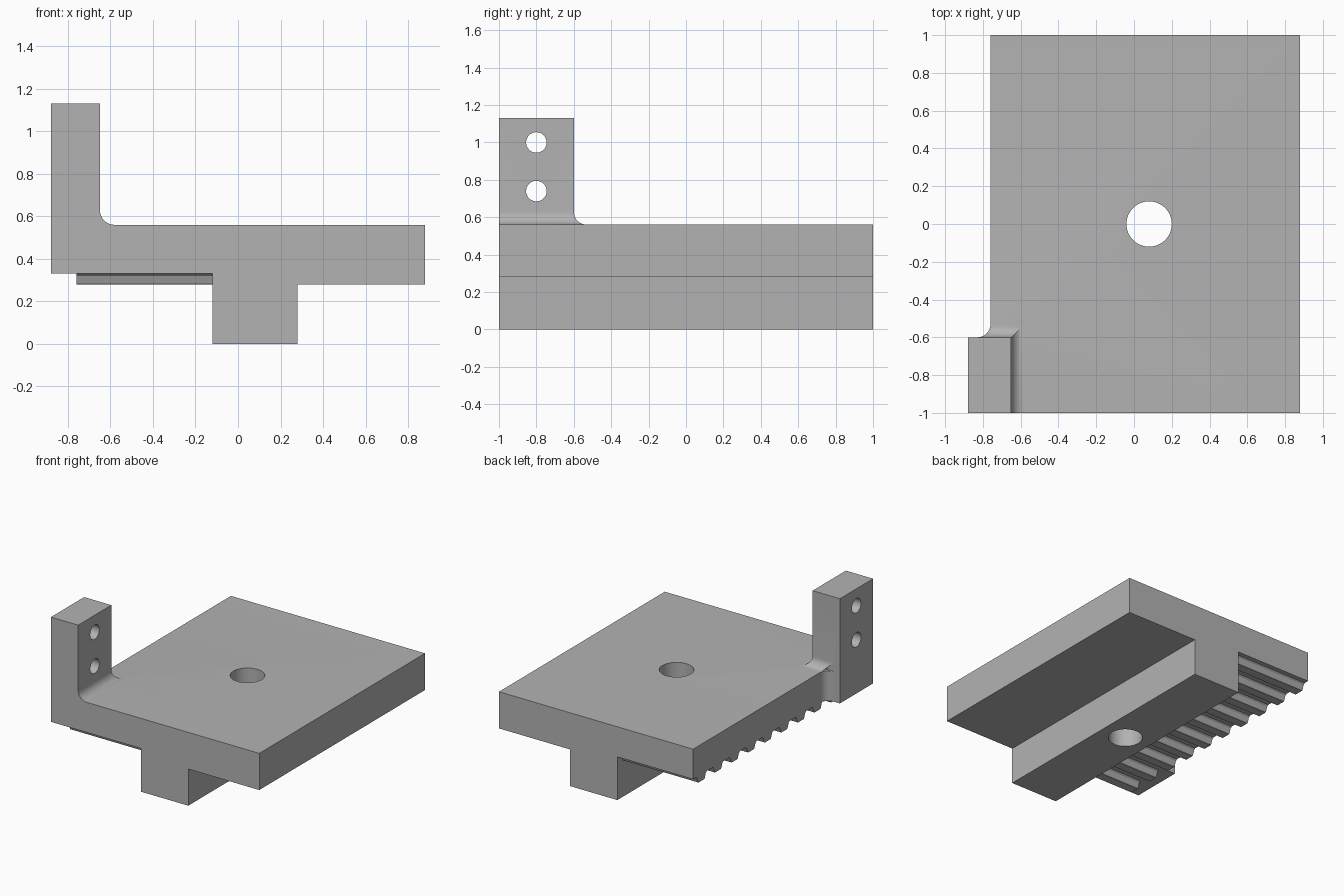
import bpy, bmesh, math
from mathutils import Vector

cube = bpy.data.objects.get("Cube")
if cube:
    bpy.data.objects.remove(cube, do_unlink=True)

grey = bpy.data.materials.new("plain grey")
grey.use_nodes = True
colour = (0.45, 0.45, 0.45, 1)
grey.diffuse_color = colour
grey.node_tree.nodes["Principled BSDF"].inputs["Base Color"].default_value = colour

FLOOR, TOP = 0.33, 0.56      # groove level and plate top
LEFT, RAIL = -0.76, -0.12    # toothed strip limits in x
TAB_IN, TAB_BACK = -0.65, -0.6
R = 0.07                     # fillet radius


def make(name, bm):
    bmesh.ops.recalc_face_normals(bm, faces=bm.faces)
    mesh = bpy.data.meshes.new(name)
    bm.to_mesh(mesh)
    bm.free()
    mesh.materials.append(grey)
    obj = bpy.data.objects.new(name, mesh)
    bpy.context.collection.objects.link(obj)
    return obj


def prism(name, points, axis, start, end):
    """Extrude a 2D outline along the given axis."""
    bm = bmesh.new()
    verts = []
    for p in points:
        co = list(p)
        co.insert(axis, start)
        verts.append(bm.verts.new(co))
    face = bm.faces.new(verts)
    new = bmesh.ops.extrude_face_region(bm, geom=[face])["geom"]
    move = Vector((0, 0, 0))
    move[axis] = end - start
    bmesh.ops.translate(bm, vec=move, verts=[v for v in new if isinstance(v, bmesh.types.BMVert)])
    return make(name, bm)


def circle(cx, cy, r, n=48):
    return [(cx + r * math.cos(i * math.tau / n), cy + r * math.sin(i * math.tau / n)) for i in range(n)]


def combine(target, tool, operation):
    mod = target.modifiers.new(operation.title(), "BOOLEAN")
    mod.operation, mod.solver, mod.object = operation, "EXACT", tool
    bpy.context.view_layer.objects.active = target
    bpy.ops.object.modifier_apply(modifier=mod.name)
    bpy.data.objects.remove(tool, do_unlink=True)


# Plate with the guide rail below
body = prism("carriage_plate", [
    (LEFT, FLOOR), (RAIL, FLOOR), (RAIL, 0), (0.28, 0), (0.28, 0.28),
    (0.88, 0.28), (0.88, TOP), (LEFT, TOP)], 1, -1, 1)

# Belt teeth under the left strip
outline = [(-1, 0.4), (-1, FLOOR)]
for i in range(10):
    c = -0.9 + 0.2 * i
    outline += [(c + dy, z) for dy, z in (
        (-0.065, FLOOR), (-0.053, 0.32), (-0.04, 0.285), (-0.034, 0.28),
        (0.034, 0.28), (0.04, 0.285), (0.053, 0.32), (0.065, FLOOR))]
outline += [(1, FLOOR), (1, 0.4)]
teeth = prism("belt_teeth", outline, 0, LEFT, RAIL + 0.02)

# Upright tab at the corner
tab = prism("tab", [(-0.88, FLOOR), (TAB_IN, FLOOR), (TAB_IN, 1.13), (-0.88, 1.13)], 1, -1, TAB_BACK)

# Quarter arc shared by all fillets: offset from the wall, rise above the base
arc = [(R - R * math.cos(a), R - R * math.sin(a)) for a in (i * math.pi / 20 for i in range(11))]

# Vertical fillet between plate edge and tab back
side = [(LEFT - h, TAB_BACK + o) for o, h in arc] + [(LEFT + 0.05, TAB_BACK + R), (LEFT + 0.05, TAB_BACK - 0.05),
                                                    (LEFT - R, TAB_BACK - 0.05)]
side_fillet = prism("side_fillet", side, 2, FLOOR, TOP)

# Mitred fillet around the tab foot
bm = bmesh.new()
rows = []
for o, h in arc + [(R, -0.05)]:
    rise = max(h, 0)
    z = TOP + h
    rows.append([bm.verts.new(p) for p in (
        (TAB_IN + o, -1, z), (TAB_IN + o, TAB_BACK + o, z), (LEFT - rise, TAB_BACK + o, z),
        (LEFT - rise, TAB_BACK - 0.05, z), (TAB_IN - 0.05, TAB_BACK - 0.05, z), (TAB_IN - 0.05, -1, z))])
for a, b in zip(rows, rows[1:]):
    for i in range(6):
        j = (i + 1) % 6
        bm.faces.new((a[i], a[j], b[j], b[i]))
bm.faces.new(rows[0])
bm.faces.new(rows[-1])
foot_fillet = make("foot_fillet", bm)

for part in (teeth, tab, side_fillet, foot_fillet):
    combine(body, part, "UNION")

# Bolt hole through plate and rail, two screw holes through the tab
combine(body, prism("bolt_hole", circle(0.08, 0, 0.12), 2, -0.1, 0.7), "DIFFERENCE")
for z in (0.74, 1.0):
    combine(body, prism("screw_hole", circle(-0.8, z, 0.055, 32), 0, -1, -0.5), "DIFFERENCE")

bpy.ops.object.select_all(action="DESELECT")
body.select_set(True)
bpy.context.view_layer.objects.active = body
bpy.ops.object.shade_smooth_by_angle(angle=math.radians(25))
